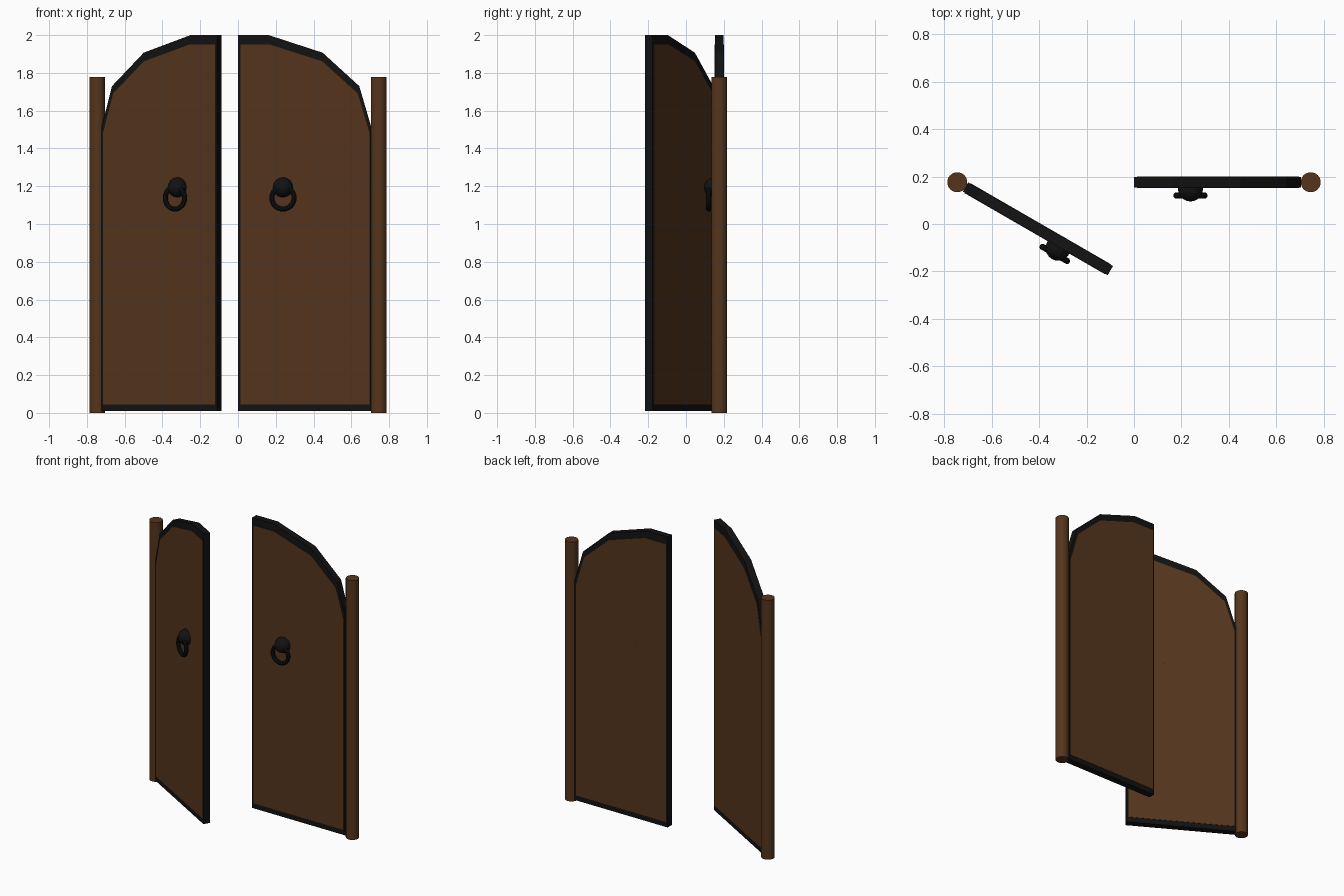
import bpy, bmesh, math
from mathutils import Matrix, Vector

if "Cube" in bpy.data.objects:
    bpy.data.objects.remove(bpy.data.objects["Cube"])


def material(name, rgb):
    m = bpy.data.materials.new(name)
    m.diffuse_color = (*rgb, 1)
    m.use_nodes = True
    m.node_tree.nodes["Principled BSDF"].inputs["Base Color"].default_value = m.diffuse_color
    return m


WOOD = material("brown_wood", (0.09, 0.036, 0.012))
IRON = material("black_iron", (0.006, 0.006, 0.006))
POST_X, POST_Y = 0.745, 0.176


def finish(bm, name, mat, matrix, smooth=False):
    bm.transform(matrix)
    bmesh.ops.recalc_face_normals(bm, faces=bm.faces)
    for f in bm.faces:
        f.smooth = smooth
    me = bpy.data.meshes.new(name)
    bm.to_mesh(me)
    bm.free()
    me.materials.append(mat)
    ob = bpy.data.objects.new(name, me)
    bpy.context.collection.objects.link(ob)


def slab(points, half):
    """Extrude an outline in the u-z plane to both sides of v = 0."""
    bm = bmesh.new()
    face = bm.faces.new([bm.verts.new((u, -half, z)) for u, z in points])
    out = bmesh.ops.extrude_face_region(bm, geom=[face])
    moved = [g for g in out["geom"] if isinstance(g, bmesh.types.BMVert)]
    bmesh.ops.translate(bm, verts=moved, vec=(0, 2 * half, 0))
    return bm


def torus(major, minor, n, k):
    """Ring lying in the u-z plane."""
    bm = bmesh.new()
    rows = []
    for i in range(n):
        a = 2 * math.pi * i / n
        row = []
        for j in range(k):
            b = 2 * math.pi * j / k
            r = major + minor * math.cos(b)
            row.append(bm.verts.new((r * math.cos(a), minor * math.sin(b), r * math.sin(a))))
        rows.append(row)
    for i in range(n):
        for j in range(k):
            p, q = rows[i], rows[(i + 1) % n]
            bm.faces.new((p[j], q[j], q[(j + 1) % k], p[(j + 1) % k]))
    return bm


# Leaf outline measured from the hinge axis (u = 0) to the free edge
OUTER = [(0.04, 0.01), (0.745, 0.01), (0.745, 2.0), (0.583, 2.0),
         (0.297, 1.907), (0.103, 1.73), (0.04, 1.515)]
INNER = [(0.05 + (u - 0.04) * 0.683 / 0.705, 0.045 + (z - 0.01) * 1.905 / 1.99)
         for u, z in OUTER]

# Each side: hinge placement, left leaf swung open by 30 degrees, right leaf mirrored
SIDES = {
    "left": Matrix.Translation((-POST_X, POST_Y, 0)) @ Matrix.Rotation(math.radians(-30), 4, 'Z'),
    "right": Matrix.Translation((POST_X, POST_Y, 0)) @ Matrix.Diagonal((-1, 1, 1, 1)),
}

for side, place in SIDES.items():
    # Iron border and the wooden panel standing just proud of it
    finish(slab(OUTER, 0.0225), side + "_door_border", IRON, place)
    finish(slab(INNER, 0.0245), side + "_door_panel", WOOD, place)

    # Round hinge post
    bm = bmesh.new()
    bmesh.ops.create_cone(bm, cap_ends=True, segments=32, radius1=0.042, radius2=0.042,
                          depth=1.777, matrix=Matrix.Translation((0, 0, 0.8885)))
    finish(bm, side + "_hinge_post", WOOD, place)

    # Knob with its pole facing forward
    bm = bmesh.new()
    bmesh.ops.create_uvsphere(bm, u_segments=16, v_segments=10, radius=0.053,
                              matrix=Matrix.Rotation(math.pi / 2, 4, 'X'))
    finish(bm, side + "_knob", IRON, place @ Matrix.Translation((0.507, -0.028, 1.194)))

    # Hanging pull ring
    finish(torus(0.059, 0.0135, 24, 10), side + "_pull_ring", IRON,
           place @ Matrix.Translation((0.507, -0.056, 1.138)))
